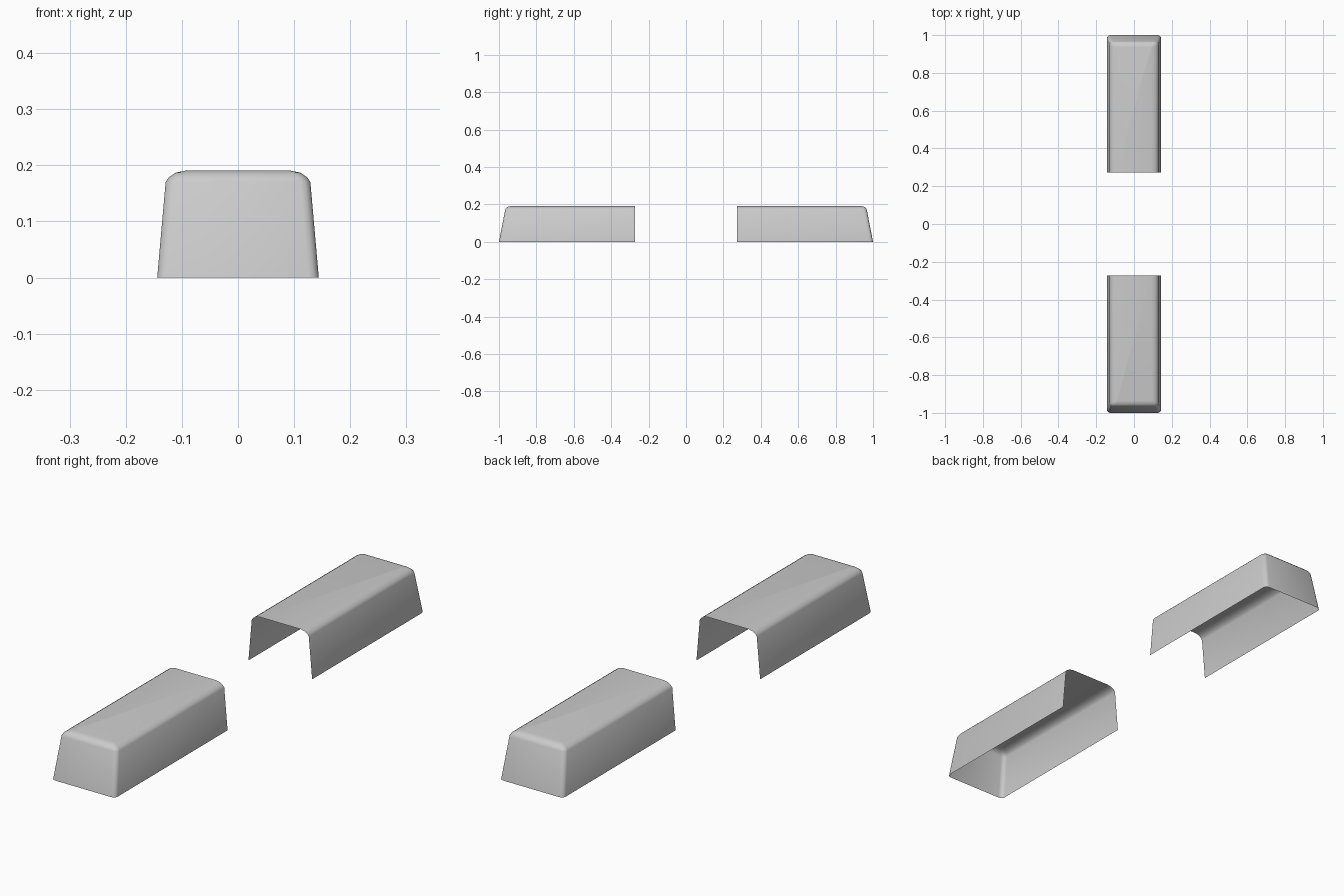
import bpy
import bmesh
import math

cube = bpy.data.objects.get("Cube")
if cube:
    bpy.data.objects.remove(cube, do_unlink=True)

# Plain grey for both shells
grey = bpy.data.materials.new("light_grey")
grey.use_nodes = True
colour = (0.6, 0.6, 0.6, 1)
grey.diffuse_color = colour
grey.node_tree.nodes["Principled BSDF"].inputs["Base Color"].default_value = colour

INNER = 0.273    # open end nearest the middle
# Levels from the bottom rim to the roof: half width, outer end, height, corner radius
LEVELS = [(0.144, 1.0, 0.0, 0.018), (0.129, 0.967, 0.17, 0.018),
          (0.123, 0.963, 0.179, 0.018), (0.111, 0.954, 0.187, 0.014),
          (0.092, 0.938, 0.191, 0.008)]
STEPS = 3


def outline(half, end, z, r):
    """U-shaped outline, open towards the middle, with rounded outer corners."""
    pts = [(half, INNER, z)]
    for cx, start in ((half - r, 0), (r - half, math.pi / 2)):
        for i in range(STEPS + 1):
            a = start + i * math.pi / 2 / STEPS
            pts.append((cx + r * math.cos(a), end - r + r * math.sin(a), z))
    return pts + [(-half, INNER, z)]


def shell(name, side):
    """Thin tapered cover, open below and at its inner end."""
    bm = bmesh.new()
    rings = [[bm.verts.new((x * side, y * side, z)) for x, y, z in outline(*lv)]
             for lv in LEVELS]
    for low, high in zip(rings, rings[1:]):
        for i in range(len(low) - 1):
            bm.faces.new((low[i], low[i + 1], high[i + 1], high[i]))
    bm.faces.new(rings[-1])    # roof
    mesh = bpy.data.meshes.new(name)
    bm.to_mesh(mesh)
    bm.free()
    mesh.materials.append(grey)
    obj = bpy.data.objects.new(name, mesh)
    bpy.context.collection.objects.link(obj)
    bpy.ops.object.select_all(action='DESELECT')
    obj.select_set(True)
    bpy.context.view_layer.objects.active = obj
    bpy.ops.object.shade_smooth_by_angle(angle=math.radians(50))


shell("front_cover", -1)
shell("back_cover", 1)
